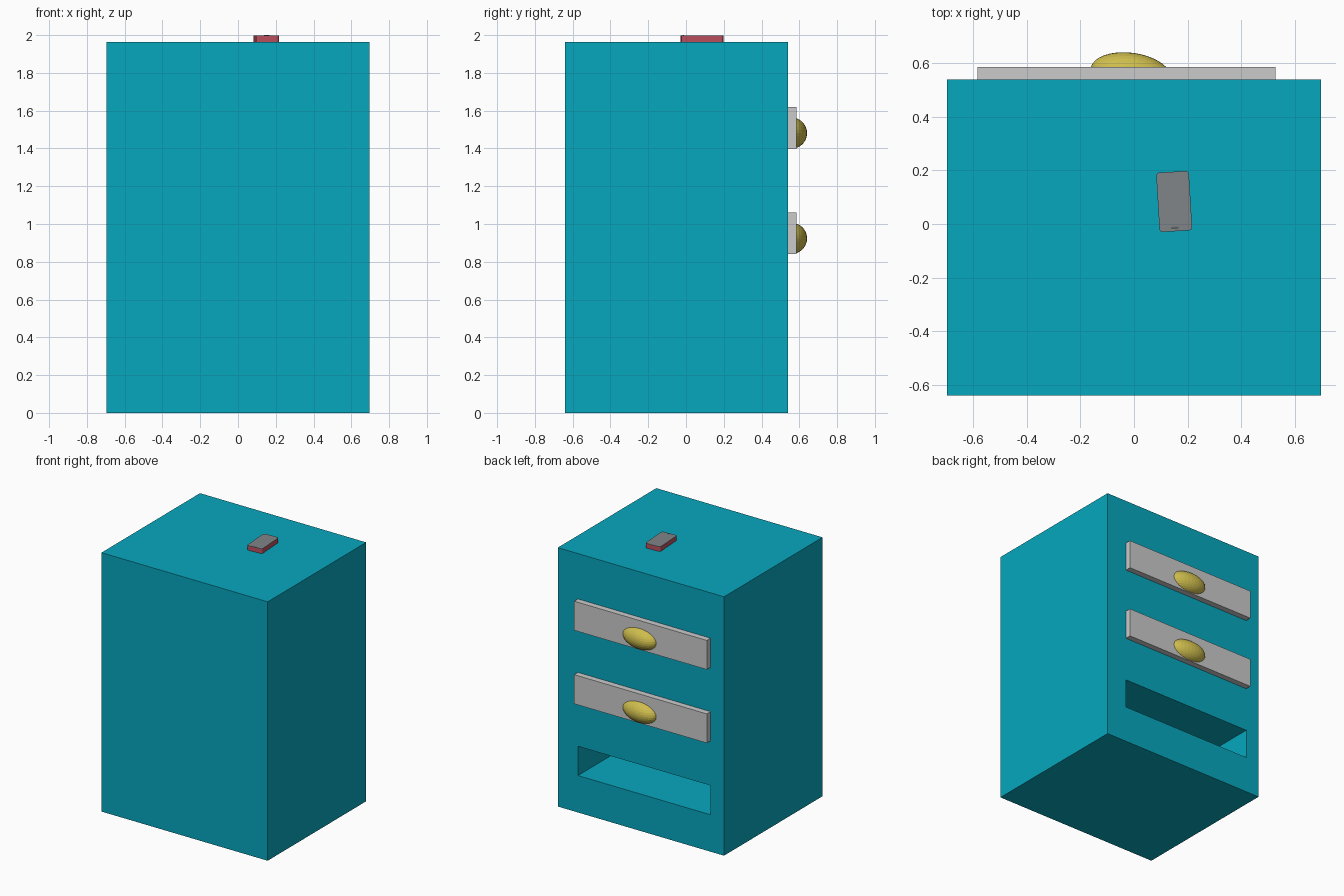
import bpy
import bmesh
from math import radians
from mathutils import Matrix

if "Cube" in bpy.data.objects:
    bpy.data.objects.remove(bpy.data.objects["Cube"])


def material(name, rgb):
    mat = bpy.data.materials.new(name)
    mat.diffuse_color = (*rgb, 1)
    mat.use_nodes = True
    mat.node_tree.nodes["Principled BSDF"].inputs["Base Color"].default_value = mat.diffuse_color
    return mat


def finish(name, bm, mat=None):
    mesh = bpy.data.meshes.new(name)
    bm.to_mesh(mesh)
    bm.free()
    ob = bpy.data.objects.new(name, mesh)
    bpy.context.collection.objects.link(ob)
    if mat:
        mesh.materials.append(mat)
    return ob


def box(name, x, y, z, mat=None, upright_bevel=0):
    """Box from (min, max) ranges, optionally with rounded vertical edges."""
    size = [r[1] - r[0] for r in (x, y, z)]
    mid = [(r[0] + r[1]) / 2 for r in (x, y, z)]
    bm = bmesh.new()
    bmesh.ops.create_cube(bm, size=1, matrix=Matrix.Diagonal((*size, 1)))
    if upright_bevel:
        edges = [e for e in bm.edges
                 if abs(e.verts[0].co.z - e.verts[1].co.z) > 1e-5]
        bmesh.ops.bevel(bm, geom=edges, offset=upright_bevel, segments=4,
                        profile=0.5, affect='EDGES')
    ob = finish(name, bm, mat)
    ob.location = mid
    return ob


def ellipsoid(name, loc, scale, turn=0, mat=None):
    bm = bmesh.new()
    bmesh.ops.create_uvsphere(bm, u_segments=32, v_segments=16, radius=1,
                              matrix=Matrix.Diagonal((*scale, 1)))
    ob = finish(name, bm, mat)
    ob.location = loc
    ob.rotation_euler.z = radians(turn)
    return ob


def cut(target, cutter):
    mod = target.modifiers.new("cut", 'BOOLEAN')
    mod.operation = 'DIFFERENCE'
    mod.solver = 'EXACT'
    mod.object = cutter
    cutter.hide_render = True
    cutter.hide_set(True)


teal = material("teal_paint", (0.002, 0.39, 0.52))
brass = material("brass", (0.62, 0.51, 0.075))
red = material("red_plastic", (0.50, 0.08, 0.11))
glass = material("dark_grey_glass", (0.22, 0.235, 0.25))
dark = material("dark_button", (0.12, 0.12, 0.13))

# Cabinet body with one open drawer bay at the bottom
WIDE = (-0.584, 0.528)
cabinet = box("cabinet", (-0.697, 0.697), (-0.64, 0.54), (0, 1.963), teal)
cut(cabinet, box("bay_cutter", WIDE, (-0.5, 0.7), (0.28, 0.502)))

# Two drawers with slightly turned oval knobs
for name, z in (("upper", 1.398), ("lower", 0.841)):
    box(name + "_drawer", WIDE, (0.44, 0.585), (z, z + 0.221))
    ellipsoid(name + "_knob", (-0.011, 0.56, z + 0.083),
              (0.152, 0.079, 0.082), -8, brass)

# Handset lying on top: red case, grey screen, small button near the front
handset = [
    box("handset_case", (0.089, 0.211), (-0.027, 0.195), (1.962, 1.995),
        red, 0.012),
    box("handset_screen", (0.089, 0.211), (-0.027, 0.195), (1.995, 1.999),
        glass, 0.012),
    ellipsoid("handset_button", (0.152, -0.014, 1.998), (0.018, 0.006, 0.002),
              mat=dark),
]
for ob in handset:
    ob.rotation_euler.z = radians(3.4)
